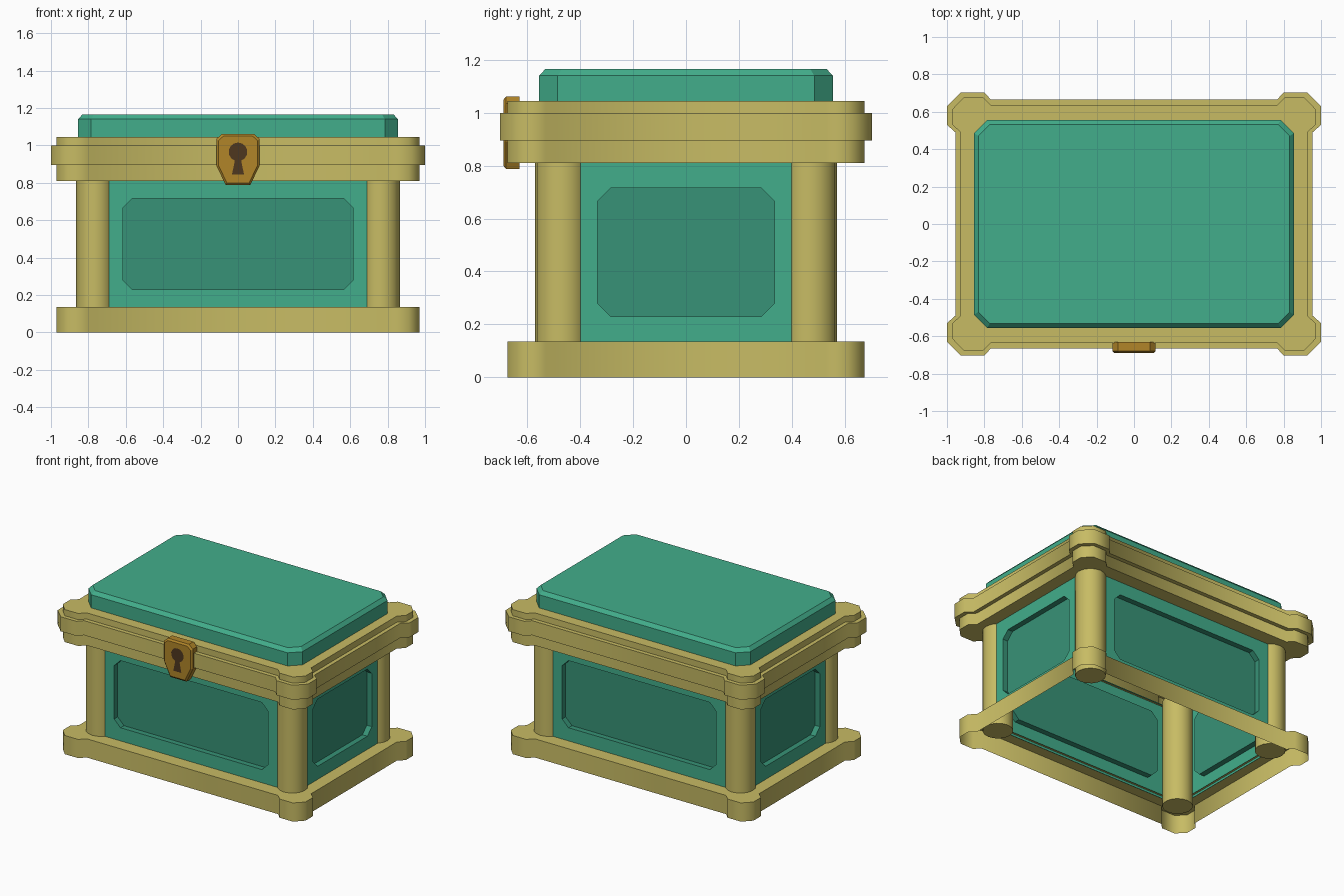
import bpy, bmesh, math

if "Cube" in bpy.data.objects:
    bpy.data.objects.remove(bpy.data.objects["Cube"])

def material(name, r, g, b):
    m = bpy.data.materials.new(name)
    m.diffuse_color = [(c / 255) ** 2.2 for c in (r, g, b)] + [1]
    m.use_nodes = True
    m.node_tree.nodes["Principled BSDF"].inputs["Base Color"].default_value = m.diffuse_color
    return m

GREEN = material("green", 68, 172, 138)
DARK = material("dark_green", 58, 145, 118)
GOLD = material("gold", 198, 186, 100)
LOCK = material("lock_gold", 175, 132, 45)
HOLE = material("keyhole_brown", 80, 58, 36)

def loft(name, loops, mat, cap=False, start_cap=False, smooth=None):
    """Skin equal-length loops, ordered so the faces point outward."""
    bm = bmesh.new()
    rings = [[bm.verts.new(p) for p in loop] for loop in loops]
    for a, b in zip(rings, rings[1:]):
        n = len(a)
        for i in range(n):
            j = (i + 1) % n
            bm.faces.new((a[i], a[j], b[j], b[i]))
    if cap:
        bm.faces.new(rings[-1])
    if start_cap:
        bm.faces.new(rings[0][::-1])
    bmesh.ops.remove_doubles(bm, verts=bm.verts[:], dist=1e-5)
    me = bpy.data.meshes.new(name)
    bm.to_mesh(me)
    bm.free()
    me.materials.append(mat)
    ob = bpy.data.objects.new(name, me)
    bpy.context.collection.objects.link(ob)
    if smooth:
        bpy.ops.object.select_all(action='DESELECT')
        ob.select_set(True)
        bpy.context.view_layer.objects.active = ob
        bpy.ops.object.shade_smooth_by_angle(angle=math.radians(smooth))
    return ob

def mirror4(quarter):
    """Counter-clockwise closed outline from its +x +y quarter."""
    back = quarter[::-1]
    return (quarter + [(-x, y) for x, y in back]
            + [(-x, -y) for x, y in quarter] + [(x, -y) for x, y in back])

def octagon(w, h, c):
    return mirror4([(w, h - c), (w - c, h)])

def at(outline, z):
    return [(x, y, z) for x, y in outline]

# Frame outlines with corner pads, and the opening inside them
wide = mirror4([(.955, .49), (1, .53), (1, .63), (.925, .703), (.80, .703), (.765, .665)])
slim = mirror4([(.927, .49), (.97, .53), (.97, .615), (.912, .675), (.805, .675), (.765, .635)])
clamp = lambda v, m: max(-m, min(m, v))
opening = [(clamp(x, .82), clamp(y, .52)) for x, y in slim]

# Base frame, open underneath
loft("base_frame", [at(slim, 0), at(slim, .135), at(opening, .135)], GOLD, smooth=50)

# Stepped rim of the lid
loft("lid_rim", [at(opening, .81), at(slim, .81), at(slim, .895), at(wide, .895),
                 at(wide, 1.0), at(slim, 1.0), at(slim, 1.045), at(opening, 1.045)],
     GOLD, smooth=50)

# Raised lid with a bevelled top edge
lid = octagon(.855, .555, .07)
loft("lid_top", [at(lid, 1.04), at(lid, 1.14), at(octagon(.832, .532, .062), 1.165)],
     GREEN, cap=True)

# Four walls, each with a sunken panel
def side(outline, k, dist):
    pts = []
    for u, v in outline:
        x, y = u, -dist
        for _ in range(k):
            x, y = -y, x
        pts.append((x, y, v + .4725))
    return pts

for k, label in enumerate(("front", "right", "back", "left")):
    half, dist, w = (.835, .535, .615) if k % 2 == 0 else (.535, .835, .335)
    oct_ = octagon(w, .2425, .05)
    border = [(math.copysign(half, u), math.copysign(.355, v)) for u, v in oct_]
    loft(label + "_wall", [side(border, k, dist), side(oct_, k, dist)], GREEN)
    loft(label + "_panel", [side(oct_, k, dist), side(oct_, k, dist - .04)], DARK, cap=True)

# Corner posts
for sx, fx in ((1, "right"), (-1, "left")):
    for sy, fy in ((1, "back"), (-1, "front")):
        ring = [(sx * .765 + .1 * math.cos(i * math.pi / 8),
                 sy * .47 + .1 * math.sin(i * math.pi / 8)) for i in range(16)]
        loft(f"{fy}_{fx}_post", [at(ring, .06), at(ring, .84)], GOLD,
             cap=True, start_cap=True, smooth=40)

# Lock plate, bevelled towards the front
def shield(y, s=1.0):
    half = [(.065, .787), (.115, .89), (.115, 1.035), (.085, 1.062)]
    pts = half + [(-x, z) for x, z in half[::-1]]
    return [(x * s, y, .925 + (z - .925) * s) for x, z in pts]

loft("lock_plate", [shield(-.63), shield(-.68), shield(-.69, .91)], LOCK,
     cap=True, start_cap=True)

# Keyhole: round top with a flared slot
arc = [math.radians(-70 + 320 * i / 12) for i in range(13)]
keyhole = [(.05 * math.cos(a), -.692, .965 + .05 * math.sin(a)) for a in arc]
keyhole += [(-.032, -.692, .845), (.032, -.692, .845)]
loft("keyhole", [keyhole], HOLE, cap=True)
